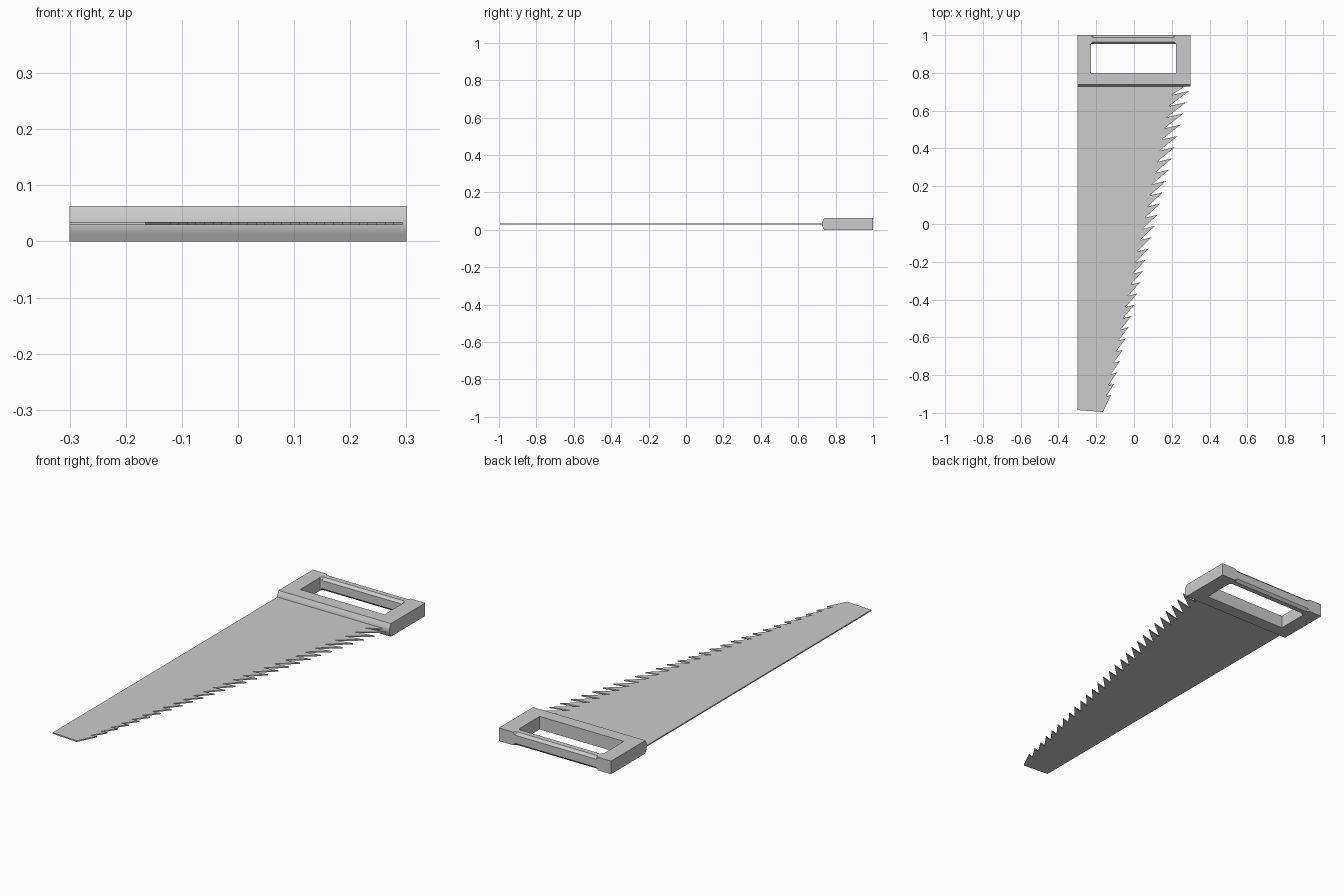
import bpy, bmesh

if "Cube" in bpy.data.objects:
    bpy.data.objects.remove(bpy.data.objects["Cube"])

H = 0.063  # handle thickness


def finish(name, bm):
    bmesh.ops.recalc_face_normals(bm, faces=bm.faces)
    me = bpy.data.meshes.new(name)
    bm.to_mesh(me)
    bm.free()
    ob = bpy.data.objects.new(name, me)
    bpy.context.collection.objects.link(ob)
    return ob


def loft(name, rings):
    """Skin a list of equal-length point rings and cap both ends."""
    bm = bmesh.new()
    vs = [[bm.verts.new(p) for p in ring] for ring in rings]
    n = len(vs[0])
    for a, b in zip(vs, vs[1:]):
        for i in range(n):
            j = (i + 1) % n
            bm.faces.new((a[i], a[j], b[j], b[i]))
    bm.faces.new(vs[0])
    bm.faces.new(vs[-1])
    return finish(name, bm)


def box(name, x0, x1, y0, y1):
    prof = [(y0, 0), (y1, 0), (y1, H), (y0, H)]
    return loft(name, [[(x, y, z) for y, z in prof] for x in (x0, x1)])


# Blade outline: straight spine, slanted nose, raked teeth shrinking to the nose
N = 27
outline = [(-0.30, 0.76), (-0.30, -0.985), (-0.165, -0.995)]
for i in range(N + 1):
    t = i / N
    y = -0.905 + 1.61 * t
    x = 0.112 + 0.257 * y
    depth = 0.027 + 0.068 * t
    outline.append((x, y))
    outline.append((x - depth, y - 0.008 - 0.014 * t))
outline += [(0.28, 0.735), (0.28, 0.76)]
loft("saw_blade", [[(x, y, z) for x, y in outline] for z in (0.029, 0.035)])

# Front bar of the handle with a gently bulged front edge
bar = [(0.80, 0), (0.80, H), (0.738, H), (0.732, 0.050), (0.727, 0.040),
       (0.727, 0.023), (0.732, 0.013), (0.738, 0)]
front_bar = loft("handle_front_bar", [[(x, y, z) for y, z in bar] for x in (-0.3, 0.3)])
for p in front_bar.data.polygons:
    p.use_smooth = len(p.vertices) == 4 and p.center.y < 0.736
bpy.context.view_layer.objects.active = front_bar
front_bar.select_set(True)
bpy.ops.object.shade_smooth_by_angle(angle=0.7)

# Side posts
box("handle_post_left", -0.30, -0.228, 0.80, 1.0)
box("handle_post_right", 0.222, 0.30, 0.80, 1.0)


# Rear grip with chamfered edges that fade out at the posts
def grip_ring(x, c):
    a, b = 0.952, 1.0
    pts = [(a + c, 0), (b - c, 0), (b, c), (b, H - c),
           (b - c, H), (a + c, H), (a, H - c), (a, c)]
    return [(x, y, z) for y, z in pts]


loft("handle_grip", [grip_ring(-0.228, 0.002), grip_ring(-0.218, 0.012),
                     grip_ring(0.212, 0.012), grip_ring(0.222, 0.002)])
